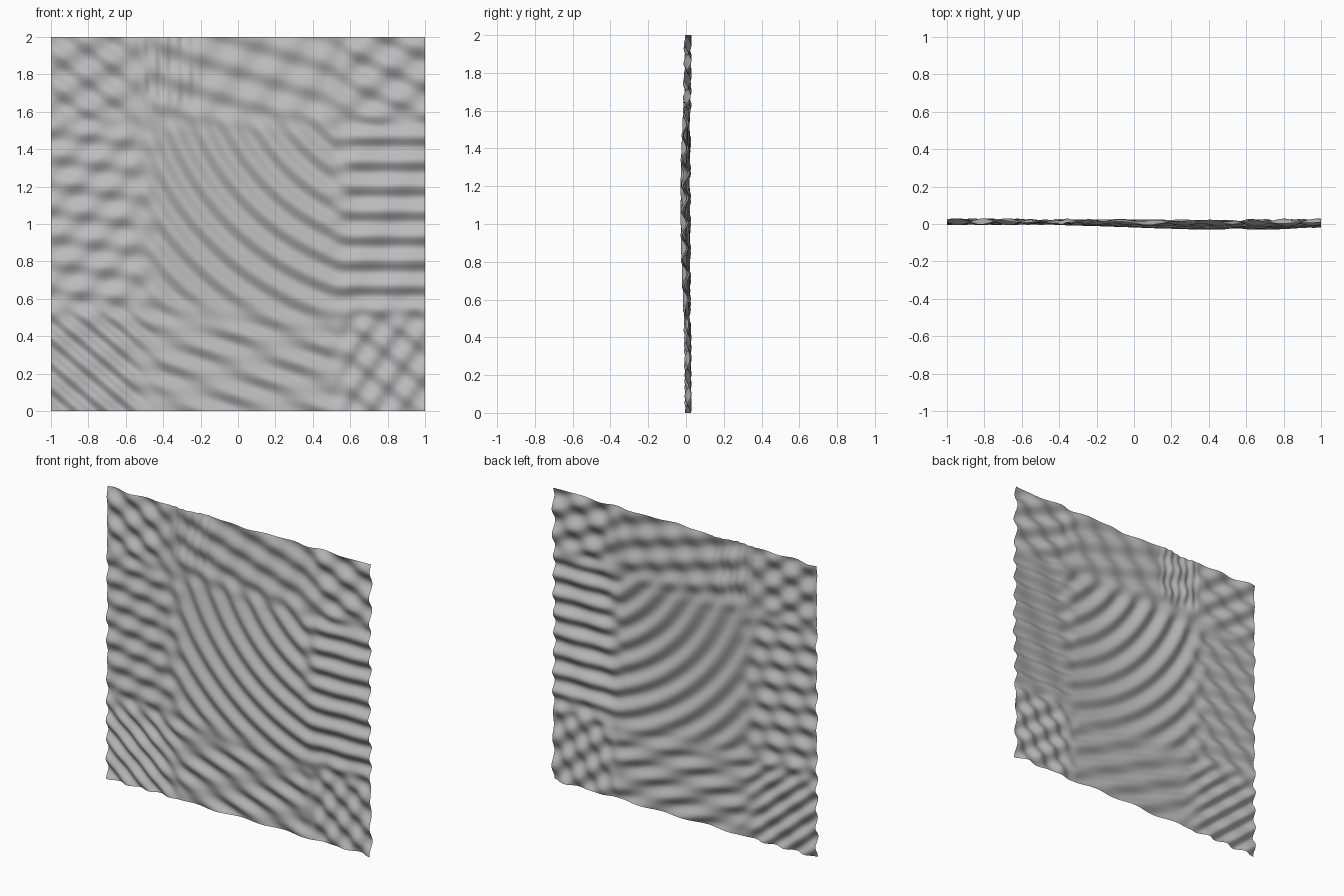
import bpy, bmesh, math

default_cube = bpy.data.objects.get("Cube")
if default_cube:
    bpy.data.objects.remove(default_cube, do_unlink=True)

SEGMENTS = 190


def smooth(edge, width, value):
    t = min(max((value - edge) / width + 0.5, 0), 1)
    return t * t * (3 - 2 * t)


def ripple(slope, wavelength, px, pz, height):
    """Straight ripples whose crests run along the given slope, rising through (px, pz)."""
    length = math.hypot(slope, 1)

    def wave(x, z):
        distance = ((z - pz) - slope * (x - px)) / length
        return height * math.sin(math.tau * distance / wavelength)
    return wave


def rings(cx, cz, radius, wavelength, height):
    """Curved ripples around a centre."""
    def wave(x, z):
        distance = radius - math.hypot(x - cx, z - cz)
        return height * math.sin(math.tau * distance / wavelength)
    return wave


# Ripple patterns for each zone of the sheet
patterns = {
    ("left", "low"): [ripple(-0.85, 0.1, -0.8, 0.2, 0.014),
                      ripple(0.6, 0.2, -0.8, 0.2, 0.003)],
    ("middle", "low"): [ripple(-0.5, 0.15, 0, 0.38, 0.011),
                        ripple(-0.15, 0.11, 0, 0.5, 0.004)],
    ("right", "low"): [ripple(-0.8, 0.14, 0.7, 0.2, 0.011),
                       ripple(1.4, 0.13, 0.7, 0.2, 0.007)],
    ("left", "centre"): [ripple(-0.15, 0.14, -0.8, 0.89, 0.009),
                         ripple(0.9, 0.15, -0.8, 1.25, 0.006)],
    ("middle", "centre"): [rings(0.98, 2.02, 1.03, 0.142, 0.014)],
    ("right", "centre"): [ripple(0, 0.133, 0.8, 1.04, 0.015),
                          ripple(2, 0.25, 0.8, 1, 0.004)],
    ("left", "high"): [ripple(-0.75, 0.14, -0.8, 1.75, 0.011),
                       ripple(0.6, 0.16, -0.8, 1.75, 0.007)],
    ("middle", "high"): [ripple(-0.3, 0.16, 0.1, 1.78, 0.01),
                         ripple(1.5, 0.19, 0, 1.8, 0.005)],
    ("right", "high"): [ripple(-0.45, 0.15, 0.7, 1.7, 0.012),
                        ripple(0.8, 0.17, 0.7, 1.7, 0.008)],
}
pleats = ripple(-50, 0.06, -0.4, 1.8, 0.004)


def relief(x, z):
    """Height of the sheet towards the front."""
    right, high = smooth(0.55, 0.18, x), smooth(1.55, 0.2, z)
    left, low = 1 - smooth(-0.5, 0.3, x), 1 - smooth(0.52, 0.25, z)
    columns = {"left": left, "middle": 1 - left - right, "right": right}
    rows = {"low": low, "centre": 1 - low - high, "high": high}
    total = 0
    for (column, row), waves in patterns.items():
        weight = columns[column] * rows[row]
        if weight > 0:
            total += weight * sum(wave(x, z) for wave in waves)
    # Narrow upright pleats near the top
    pleat_zone = smooth(-0.52, 0.1, x) * (1 - smooth(-0.22, 0.1, x)) * smooth(1.65, 0.1, z)
    # Broad swell of the cloth, fuller right of centre
    swell = math.exp(-((x - 0.45) ** 2 + (z - 1.1) ** 2) / 0.4)
    return total + pleat_zone * pleats(x, z) + 0.028 * swell - 0.012


# Stand a flat grid upright and push it into ripples
sheet = bmesh.new()
bmesh.ops.create_grid(sheet, x_segments=SEGMENTS, y_segments=SEGMENTS, size=1)
for vert in sheet.verts:
    x, z = vert.co.x, vert.co.y + 1
    vert.co = (x, -relief(x, z), z)
for face in sheet.faces:
    face.smooth = True
mesh = bpy.data.meshes.new("rippled_sheet")
sheet.to_mesh(mesh)
sheet.free()

# Plain grey surface
grey = bpy.data.materials.new("light grey")
grey.use_nodes = True
colour = (0.5, 0.5, 0.5, 1)
grey.diffuse_color = colour
grey.node_tree.nodes["Principled BSDF"].inputs["Base Color"].default_value = colour
mesh.materials.append(grey)

rippled_sheet = bpy.data.objects.new("rippled_sheet", mesh)
bpy.context.collection.objects.link(rippled_sheet)
